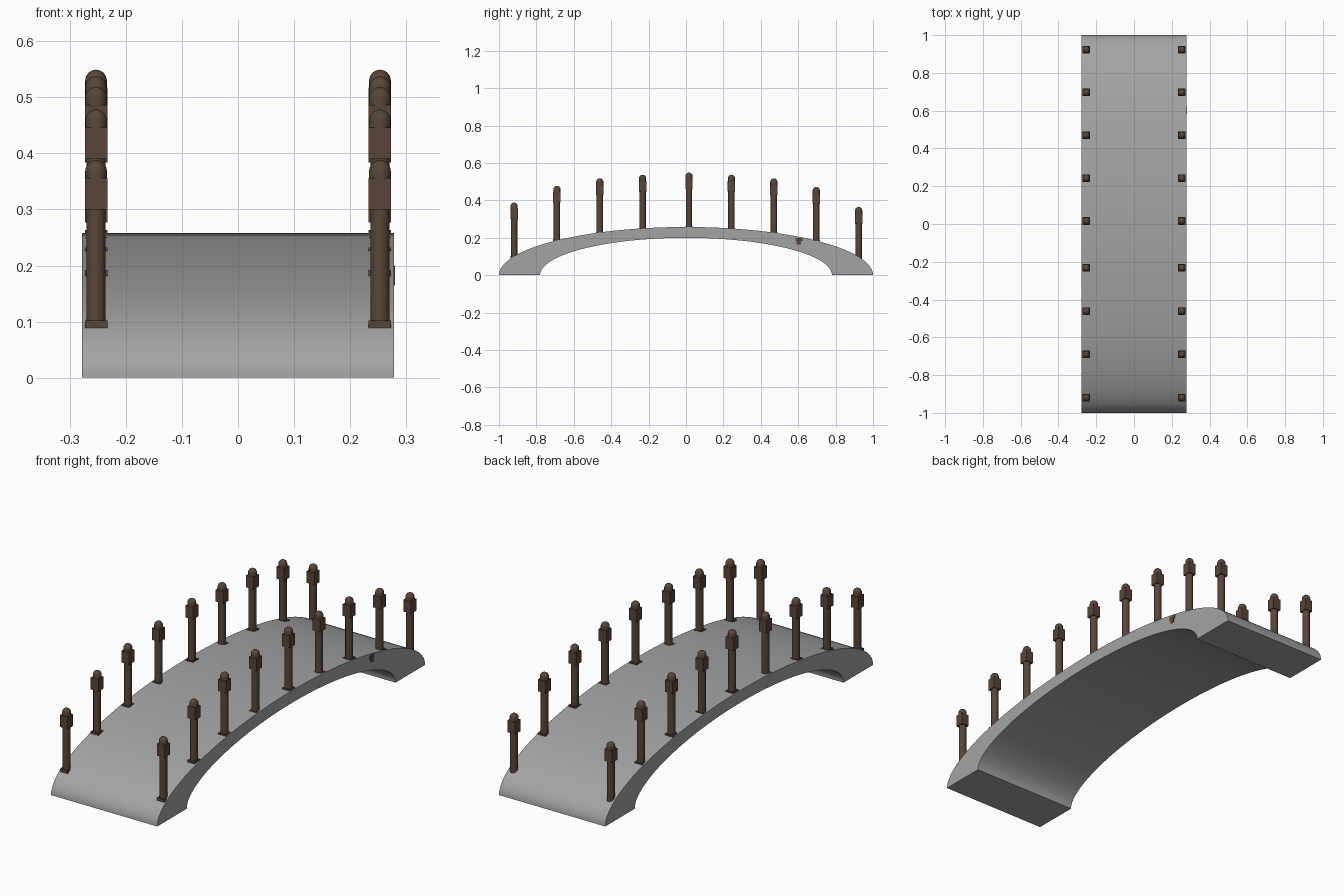
import bpy, bmesh, math
from mathutils import Matrix

if "Cube" in bpy.data.objects:
    bpy.data.objects.remove(bpy.data.objects["Cube"])


def material(name, rgb):
    m = bpy.data.materials.new(name)
    m.diffuse_color = (*rgb, 1)
    m.use_nodes = True
    m.node_tree.nodes["Principled BSDF"].inputs["Base Color"].default_value = m.diffuse_color
    return m


stone = material("grey stone", (0.37, 0.37, 0.37))
wood = material("dark brown wood", (0.1, 0.06, 0.04))


def finish(name, bm, mat):
    bmesh.ops.recalc_face_normals(bm, faces=bm.faces)
    me = bpy.data.meshes.new(name)
    bm.to_mesh(me)
    bm.free()
    me.materials.append(mat)
    ob = bpy.data.objects.new(name, me)
    bpy.context.collection.objects.link(ob)
    bpy.ops.object.select_all(action='DESELECT')
    ob.select_set(True)
    bpy.context.view_layer.objects.active = ob
    bpy.ops.object.shade_smooth_by_angle(angle=math.radians(35))
    return ob


def box(bm, size, loc):
    bmesh.ops.create_cube(bm, size=1, matrix=Matrix.Translation(loc) @ Matrix.Diagonal((*size, 1)))


# Arched deck: two half ellipses bridged across the width
HALF_W, N = 0.278, 72
bm = bmesh.new()
rows = []
for i in range(N + 1):
    a = math.pi * i / N
    c, s = math.cos(a), math.sin(a) if 0 < i < N else 0.0
    rows.append([bm.verts.new((x, ry * c, rz * s))
                 for ry, rz in ((1.0, 0.258), (0.78, 0.2))
                 for x in (-HALF_W, HALF_W)])
for p, q in zip(rows, rows[1:]):
    for j, k in ((0, 1), (1, 3), (3, 2), (2, 0)):
        bm.faces.new((p[j], p[k], q[k], q[j]))
for r in (rows[0], rows[-1]):
    bm.faces.new((r[0], r[1], r[3], r[2]))
finish("bridge_arch", bm, stone)


# Railing post: square foot, round shaft, square head, domed cap
def post(name, x, y, z):
    bm = bmesh.new()
    box(bm, (0.04, 0.04, 0.015), (0, 0, 0.0075))
    bmesh.ops.create_cone(bm, cap_ends=True, segments=24, radius1=0.0172, radius2=0.0172,
                          depth=0.2, matrix=Matrix.Translation((0, 0, 0.114)))
    box(bm, (0.04, 0.04, 0.056), (0, 0, 0.241))
    r, z0 = 0.0193, 0.268
    profile = [(0, z0), (r, z0)]
    for i in range(9):
        a = math.pi / 2 * i / 8
        profile.append((r * math.cos(a) if i < 8 else 0, 0.281 + 0.02 * math.sin(a)))
    vs = [bm.verts.new((px, 0, pz)) for px, pz in profile]
    es = [bm.edges.new(e) for e in zip(vs, vs[1:])]
    res = bmesh.ops.spin(bm, geom=vs + es, axis=(0, 0, 1), cent=(0, 0, 0),
                         angle=math.tau, steps=24, use_merge=True)
    bmesh.ops.remove_doubles(bm, verts=bm.verts, dist=1e-5)
    finish(name, bm, wood).location = (x, y, z)


# Foot heights follow the arch, the far end posts sit a little deeper
ys = [-0.919 + 0.229 * k for k in range(4)] + [0.016 + 0.2268 * k for k in range(5)]
zs = [0.087, 0.177, 0.217, 0.236, 0.248, 0.236, 0.217, 0.171, 0.064]
for side, x in (("left", -0.253), ("right", 0.253)):
    for i, (y, z) in enumerate(zip(ys, zs)):
        post(f"{side}_post_{i + 1}", x, y, z)

# Small wooden peg showing in the right side of the arch
bm = bmesh.new()
box(bm, (0.03, 0.036, 0.018), (0.2645, 0.604, 0.191))
box(bm, (0.03, 0.024, 0.02), (0.2645, 0.604, 0.174))
finish("side_peg", bm, wood)
